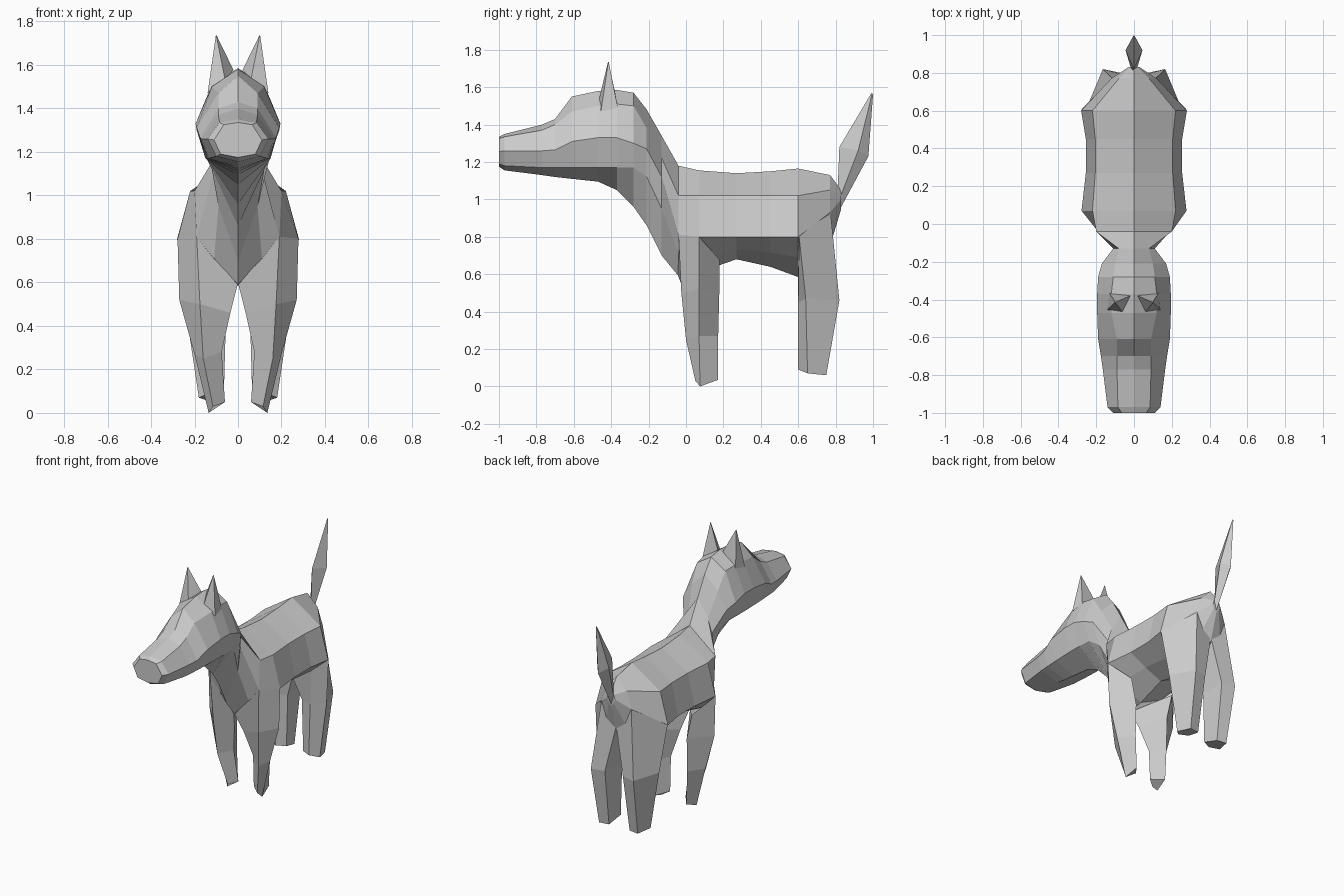
import bpy
import bmesh


def loft(name, rings, cap_start=True, cap_end=True, mirror=False):
    """Skin closed rings of equal point count; optionally mirror across x."""
    bm = bmesh.new()
    for side in ((1, -1) if mirror else (1,)):
        loops = [[bm.verts.new((p[0] * side, p[1], p[2])) for p in r] for r in rings]
        for a, b in zip(loops, loops[1:]):
            for i in range(len(a)):
                j = (i + 1) % len(a)
                bm.faces.new((a[i], a[j], b[j], b[i]))
        if cap_start:
            bm.faces.new(loops[0])
        if cap_end:
            bm.faces.new(loops[-1])
    bmesh.ops.recalc_face_normals(bm, faces=bm.faces)
    mesh = bpy.data.meshes.new(name)
    bm.to_mesh(mesh)
    bm.free()
    obj = bpy.data.objects.new(name, mesh)
    bpy.context.collection.objects.link(obj)
    return obj


def section(y, zt, xu, zu, xm, zm, xl, zl, zb):
    """Symmetric eight-sided slice: ridge, upper, middle, lower, keel."""
    half = [(xu, zu), (xm, zm), (xl, zl)]
    pts = [(0, zt)] + half + [(0, zb)] + [(-x, z) for x, z in reversed(half)]
    return [(x, y, z) for x, z in pts]


# Head and neck slices, from the nose backwards
head = [
    (-1.00, 1.335, .065, 1.325, .11, 1.255, .08, 1.19, 1.175),
    (-0.97, 1.35, .085, 1.335, .14, 1.26, .10, 1.18, 1.155),
    (-0.77, 1.40, .09, 1.37, .165, 1.26, .135, 1.17, 1.13),
    (-0.70, 1.43, .09, 1.40, .175, 1.265, .14, 1.17, 1.12),
    (-0.61, 1.55, .09, 1.47, .19, 1.31, .145, 1.17, 1.11),
    (-0.47, 1.58, .12, 1.50, .195, 1.33, .15, 1.17, 1.095),
    (-0.37, 1.585, .12, 1.51, .195, 1.33, .15, 1.17, 1.05),
    (-0.28, 1.57, .11, 1.50, .19, 1.30, .145, 1.17, .96),
    (-0.21, 1.48, .10, 1.38, .17, 1.27, .12, 1.12, .86),
    (-0.13, 1.34, .08, 1.22, .11, 1.12, .09, .95, .70),
]
# Chest, back and rump slices
torso = [
    (-0.04, 1.18, .20, 1.02, .19, .81, .11, .71, .59),
    (0.07, 1.155, .22, 1.02, .278, .80, .17, .69, .61),
    (0.27, 1.14, .205, 1.02, .255, .80, .13, .735, .68),
    (0.45, 1.15, .205, 1.02, .255, .80, .13, .715, .64),
    (0.60, 1.165, .22, 1.02, .28, .80, .15, .69, .585),
    (0.77, 1.13, .08, 1.05, .12, .93, .08, .80, .75),
    (0.83, 1.05, .02, 1.03, .03, 1.00, .02, .97, .95),
]
loft("body_and_head", [section(*s) for s in head + torso])

# Front legs: slices of outer, front, inner and back corners
front_leg = [
    [(.278, .07, .80), (.19, -.04, .81), (.002, -.042, .59), (.17, .178, .68)],
    [(.27, .07, .52), (.175, -.025, .50), (.035, .01, .46), (.13, .178, .50)],
    [(.20, .07, .27), (.16, 0, .25), (.075, .06, .28), (.13, .172, .27)],
    [(.135, .075, 0), (.115, .05, .03), (.06, .09, .05), (.12, .17, .035)],
]
loft("front_legs", front_leg, cap_start=False, mirror=True)

# Hind legs: outer, front, inner, inner back and outer back corners
hind_leg = [
    [(.28, .605, .80), (.15, .60, .69), (.005, .605, .59), (.003, .775, .77), (.115, .772, .94)],
    [(.24, .64, .47), (.14, .60, .45), (.055, .63, .45), (.07, .80, .46), (.165, .82, .46)],
    [(.18, .65, .07), (.13, .60, .09), (.065, .63, .09), (.08, .74, .06), (.15, .75, .06)],
]
loft("hind_legs", hind_leg, cap_start=False, mirror=True)

# Pointed ears, wide at the base
ear_base = [(.02, -.38, 1.575), (.06, -.465, 1.535), (.14, -.455, 1.47), (.13, -.365, 1.49)]
ear_tip = [(.10 + dx, -.415 + dy, 1.735)
           for dx, dy in ((-.002, .001), (0, -.002), (.002, 0), (0, .002))]
loft("ears", [ear_base, ear_tip], cap_start=False, mirror=True)

# Upright leaf-shaped tail
loft("tail", [
    [(0, .81, 1.03), (.015, .82, 1.00), (0, .83, .96), (-.015, .82, 1.00)],
    [(0, .82, 1.28), (.045, .92, 1.26), (0, .975, 1.23), (-.045, .92, 1.26)],
    [(0, .992, 1.57), (.004, .995, 1.565), (0, 1.0, 1.56), (-.004, .995, 1.565)],
])
